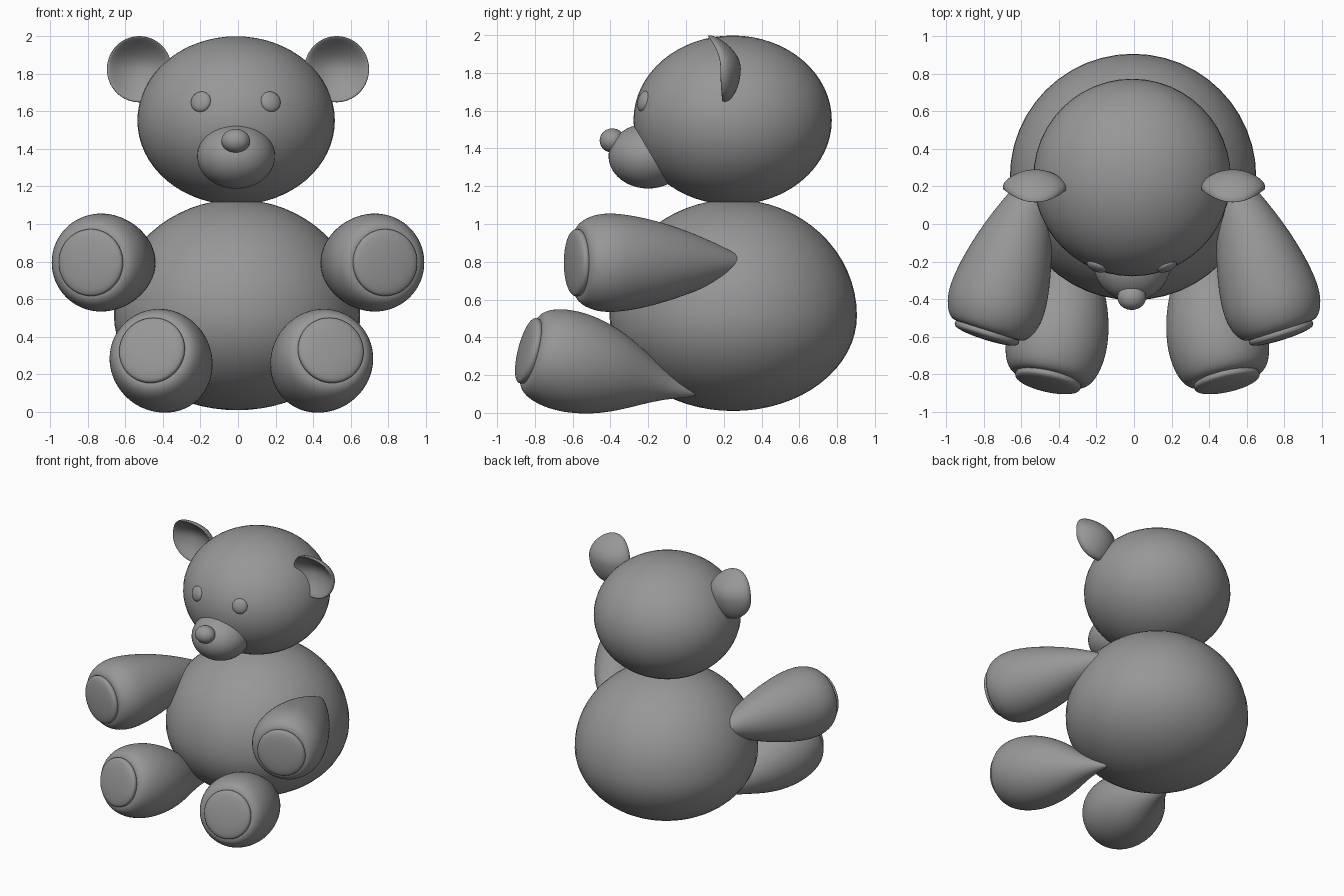
import bpy, bmesh, math
from mathutils import Vector

if "Cube" in bpy.data.objects:
    bpy.data.objects.remove(bpy.data.objects["Cube"])

grey = bpy.data.materials.new("dark_grey")
grey.diffuse_color = (0.31, 0.31, 0.31, 1)
grey.use_nodes = True
grey.node_tree.nodes["Principled BSDF"].inputs["Base Color"].default_value = grey.diffuse_color


def finish(name, bm, loc, axis):
    bmesh.ops.recalc_face_normals(bm, faces=bm.faces)
    me = bpy.data.meshes.new(name)
    bm.to_mesh(me)
    bm.free()
    me.materials.append(grey)
    for p in me.polygons:
        p.use_smooth = True
    ob = bpy.data.objects.new(name, me)
    bpy.context.collection.objects.link(ob)
    ob.location = loc
    if axis:
        ob.rotation_mode = 'QUATERNION'
        ob.rotation_quaternion = Vector(axis).to_track_quat('Z', 'Y')
    return ob


def ellipsoid(name, loc, radii, axis=None, shape=None, segs=48, rings=32):
    bm = bmesh.new()
    bmesh.ops.create_uvsphere(bm, u_segments=segs, v_segments=rings, radius=1)
    for v in bm.verts:
        v.co = shape(v.co) if shape else Vector(a * b for a, b in zip(v.co, radii))
    return finish(name, bm, loc, axis)


def lathe(name, loc, axis, profile, segs=24):
    # profile holds (distance back from the paw face, radius)
    bm = bmesh.new()
    rings = []
    for t, r in profile:
        rings.append([bm.verts.new((r * math.cos(a), r * math.sin(a), -t))
                      for a in (2 * math.pi * i / segs for i in range(segs))])
    for a, b in zip(rings, rings[1:]):
        for i in range(segs):
            j = (i + 1) % segs
            bm.faces.new((a[i], a[j], b[j], b[i]))
    for ring, t in ((rings[0], profile[0][0]), (rings[-1], profile[-1][0] + 0.02)):
        c = bm.verts.new((0, 0, -t))
        for i in range(segs):
            bm.faces.new((ring[i], ring[(i + 1) % segs], c))
    ob = finish(name, bm, loc, axis)
    sub = ob.modifiers.new("smooth", 'SUBSURF')
    sub.levels = sub.render_levels = 2
    return ob


# egg-shaped body, head, snout and nose
ellipsoid("body", (-0.005, 0.25, 0.515), None,
          shape=lambda c: Vector((c.x * 0.655, c.y * 0.655, c.z * (0.615 if c.z > 0 else 0.505))))
ellipsoid("head", (-0.01, 0.247, 1.55), (0.525, 0.525, 0.448))
ellipsoid("snout", (-0.01, -0.2, 1.36), (0.207, 0.21, 0.172))
ellipsoid("nose", (-0.012, -0.39, 1.442), (0.076, 0.067, 0.064), segs=32, rings=20)


# cupped ear with a thick rim, top edge folded forward
def ear_shape(c):
    y = 0.05 * math.copysign(abs(c.y) ** 0.7, c.y) - 0.045 * c.x ** 2
    y -= (0.115 if c.z > 0 else 0.035) * c.z ** 2
    if c.y < 0:
        y += 0.055 * (1 - c.x ** 2 - c.z ** 2)
    return Vector((c.x * 0.172, y, c.z * 0.176))


# pad: a cushion with a rounded edge
def pad_shape(c):
    return Vector((c.x * 0.178, c.y * 0.178, 0.04 * math.copysign(abs(c.z) ** 0.7, c.z)))


ARM = [(0.02, 0.13), (0.005, 0.18), (0.03, 0.228), (0.12, 0.264), (0.22, 0.265), (0.35, 0.245),
       (0.5, 0.207), (0.65, 0.155), (0.8, 0.09), (0.9, 0.04), (0.94, 0.012)]
LEG = [(0.02, 0.13), (0.005, 0.18), (0.03, 0.23), (0.12, 0.266), (0.24, 0.274), (0.35, 0.258),
       (0.46, 0.227), (0.57, 0.177), (0.67, 0.122), (0.78, 0.068), (0.88, 0.034), (0.92, 0.018)]

for s, side in ((-1, "left"), (1, "right")):
    ellipsoid("ear_" + side, (s * 0.525, 0.24, 1.823), None, shape=ear_shape)
    ellipsoid("eye_" + side, (s * 0.185 - 0.012, -0.224, 1.65), (0.056, 0.056, 0.027),
              axis=(s * 0.66, -1.71, 0.48), segs=24, rings=16)
    # limbs with a raised pad on each paw
    for part, loc, axis, prof in (
            ("arm", (s * 0.782, -0.577, 0.795), (s * 0.3, -0.95, 0), ARM),
            ("leg", (s * 0.475 + 0.018, -0.832, 0.328), (s * 0.21, -0.93, 0.24), LEG)):
        lathe(part + "_" + side, loc, axis, prof)
        ellipsoid(part + "_pad_" + side, loc, None, axis=axis, shape=pad_shape)
